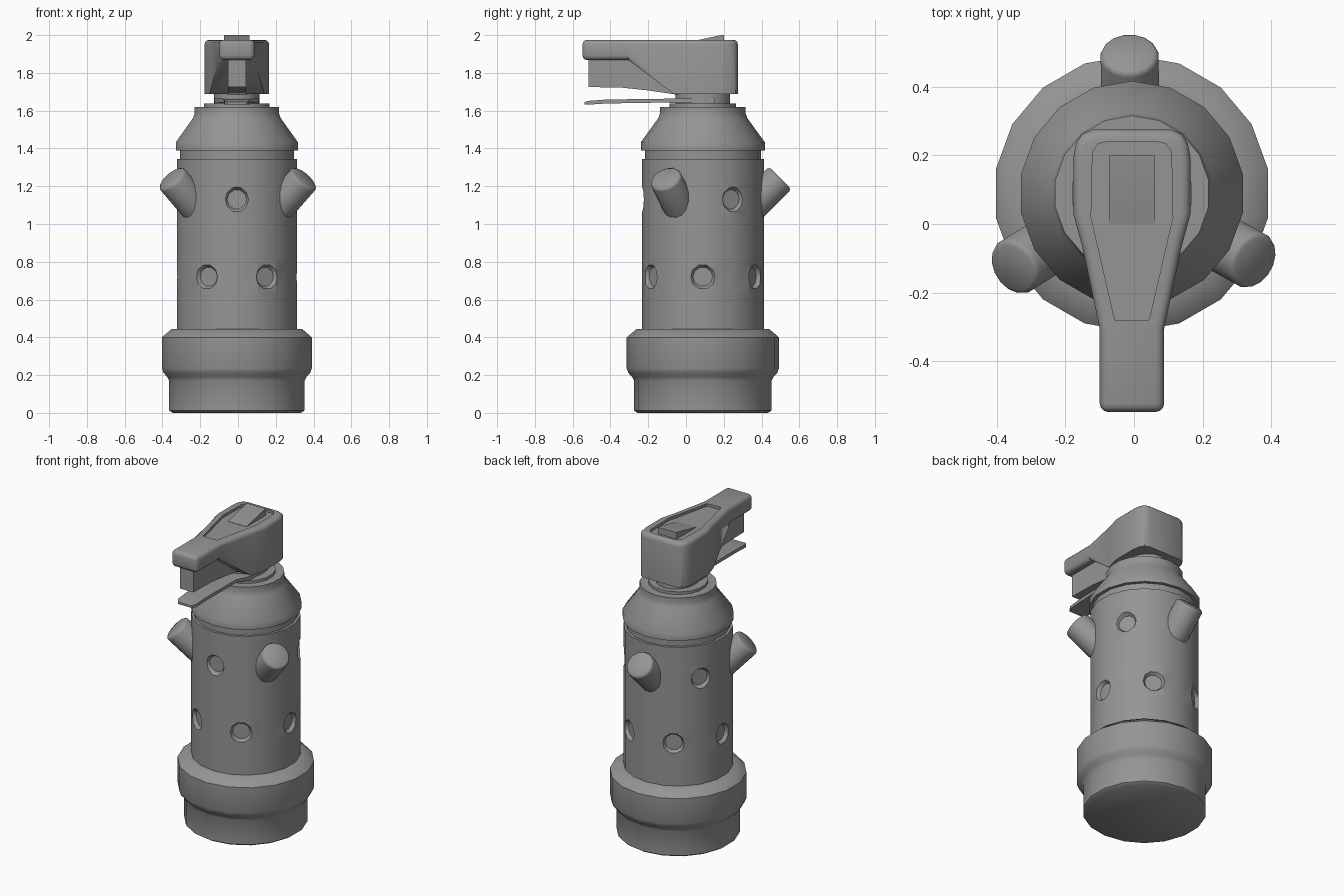
import bpy, bmesh, math
from mathutils import Matrix, Vector

if "Cube" in bpy.data.objects:
    bpy.data.objects.remove(bpy.data.objects["Cube"])

CX, CY = -0.006, 0.089           # vertical axis of the canister
AXIS = Matrix.Translation((CX, CY, 0))
GREY = bpy.data.materials.new("dark_grey")
GREY.diffuse_color = (0.3, 0.3, 0.3, 1)
GREY.use_nodes = True
GREY.node_tree.nodes["Principled BSDF"].inputs["Base Color"].default_value = GREY.diffuse_color


def finish(name, bm, angle=35):
    bmesh.ops.recalc_face_normals(bm, faces=bm.faces)
    me = bpy.data.meshes.new(name)
    bm.to_mesh(me)
    bm.free()
    me.materials.append(GREY)
    ob = bpy.data.objects.new(name, me)
    bpy.context.collection.objects.link(ob)
    smooth(ob, angle)
    return ob


def activate(ob):
    bpy.ops.object.select_all(action='DESELECT')
    bpy.context.view_layer.objects.active = ob
    ob.select_set(True)


def smooth(ob, angle=35):
    activate(ob)
    bpy.ops.object.shade_smooth_by_angle(angle=math.radians(angle))


def skin(rings):
    """Closed mesh from a list of equal-length point rings."""
    bm = bmesh.new()
    vs = [[bm.verts.new(p) for p in r] for r in rings]
    n = len(vs[0])
    for a, b in zip(vs, vs[1:]):
        for i in range(n):
            j = (i + 1) % n
            bm.faces.new((a[i], a[j], b[j], b[i]))
    bm.faces.new(vs[0][::-1])
    bm.faces.new(vs[-1])
    return bm


def lathe(name, profile, n=18, mat=AXIS, sy=1.0):
    rings = [[mat @ Vector((r * math.cos(t), sy * r * math.sin(t), z))
              for t in (2 * math.pi * (i + 0.5) / n for i in range(n))]
             for r, z in profile]
    return finish(name, skin(rings), 42)


def loft(sections):
    """Rectangular sections (y, half width, z bottom, z top) along y."""
    return skin([[(CX - w, y, a), (CX + w, y, a), (CX + w, y, b), (CX - w, y, b)]
                 for y, w, a, b in sections])


def side_prism(name, pts, w):
    return finish(name, skin([[(CX + s * w, y, z) for y, z in pts] for s in (-1, 1)]))


def cut(ob, cutters):
    for c in cutters:
        c.hide_render = True
        m = ob.modifiers.new("cut", 'BOOLEAN')
        m.operation, m.solver, m.object = 'DIFFERENCE', 'EXACT', c
        activate(ob)
        bpy.ops.object.modifier_move_to_index(modifier=m.name, index=0)
        bpy.ops.object.modifier_apply(modifier=m.name)
    for c in cutters:
        bpy.data.objects.remove(c, do_unlink=True)
    smooth(ob)


def radial(deg, z, tilt=90, dist=0):
    """Frame whose local z points outward from the canister."""
    return (Matrix.Translation((CX, CY, z)) @ Matrix.Rotation(math.radians(deg), 4, 'Z')
            @ Matrix.Translation((dist, 0, 0)) @ Matrix.Rotation(math.radians(tilt), 4, 'Y'))


# base cup
lathe("base_cup", [(0.345, 0), (0.364, 0.013), (0.364, 0.17), (0.374, 0.19), (0.394, 0.212),
                   (0.403, 0.235), (0.403, 0.40), (0.35, 0.445), (0.30, 0.445)])

# body tube with shallow countersunk holes
body = lathe("body_tube", [(0.323, z) for z in (0.42, 0.62, 0.82, 1.03, 1.23, 1.345)] + [(0.30, 1.345)])
spots = [(60 * k, 0.72) for k in range(6)] + [(a, 1.13) for a in (-90, 30, 150)]
cut(body, [lathe("hole_cutter", [(0.052, 0.297), (0.067, 0.32), (0.09, 0.355)], 10, radial(a, z))
           for a, z in spots])

# shoulder with groove below it
lathe("shoulder", [(0.307, 1.30), (0.307, 1.39), (0.328, 1.39), (0.328, 1.433),
                   (0.236, 1.56), (0.227, 1.585), (0.227, 1.62)])
lathe("neck_disc", [(0.176, 1.60), (0.176, 1.637)])
lathe("neck", [(0.122, 1.62), (0.122, 1.70)], 18, AXIS, 1.18)

# angled nozzles
for a in (91, 212, -29):
    lathe("nozzle", [(0.086, -0.28), (0.086, -0.016), (0.082, -0.006), (0.072, 0)], 16,
          radial(a, 1.243, 45, 0.409))

# handle head
bm = loft([(0.275, 0.115, 1.688, 1.975), (0.262, 0.146, 1.688, 1.975), (0.235, 0.163, 1.688, 1.975),
           (0.19, 0.171, 1.688, 1.975), (0.03, 0.171, 1.688, 1.975), (-0.065, 0.145, 1.688, 1.975),
           (-0.305, 0.094, 1.868, 1.975), (-0.548, 0.094, 1.868, 1.975)])
bmesh.ops.recalc_face_normals(bm, faces=bm.faces)
bm.normal_update()
edges = [e for e in bm.edges if all(v.co.z > 1.8 for v in e.verts)
         and e.calc_face_angle(0) > math.radians(40)]
bmesh.ops.bevel(bm, geom=edges, offset=0.025, segments=3, profile=0.5, affect='EDGES')
head = finish("handle_head", bm)

# shallow panel sunk into the handle top
plan = [(0.07, 0.24), (0.098, 0.234), (0.115, 0.21), (0.119, 0.02), (0.05, -0.28)]
plan = plan + [(-x, y) for x, y in plan[::-1]]
cut(head, [finish("panel_cutter", skin([[(CX + x, y, z) for x, y in plan] for z in (1.958, 2.02)]))])
side_prism("top_wedge", [(0.0, 1.95), (0.2, 1.95), (0.2, 2.0), (0.185, 2.0), (0.0, 1.96)], 0.067)

# grip web under the handle
side_prism("grip_web", [(-0.517, 1.89), (-0.517, 1.725), (-0.34, 1.722), (-0.2, 1.707),
                        (-0.05, 1.685), (0.0, 1.70), (0.0, 1.89)], 0.048)

# squeeze lever
finish("squeeze_lever", loft([(-0.537, 0.05, 1.632, 1.646), (-0.515, 0.065, 1.632, 1.652),
                              (-0.42, 0.068, 1.638, 1.659), (-0.12, 0.075, 1.643, 1.663),
                              (-0.04, 0.118, 1.64, 1.665), (0.15, 0.118, 1.64, 1.665)]))
